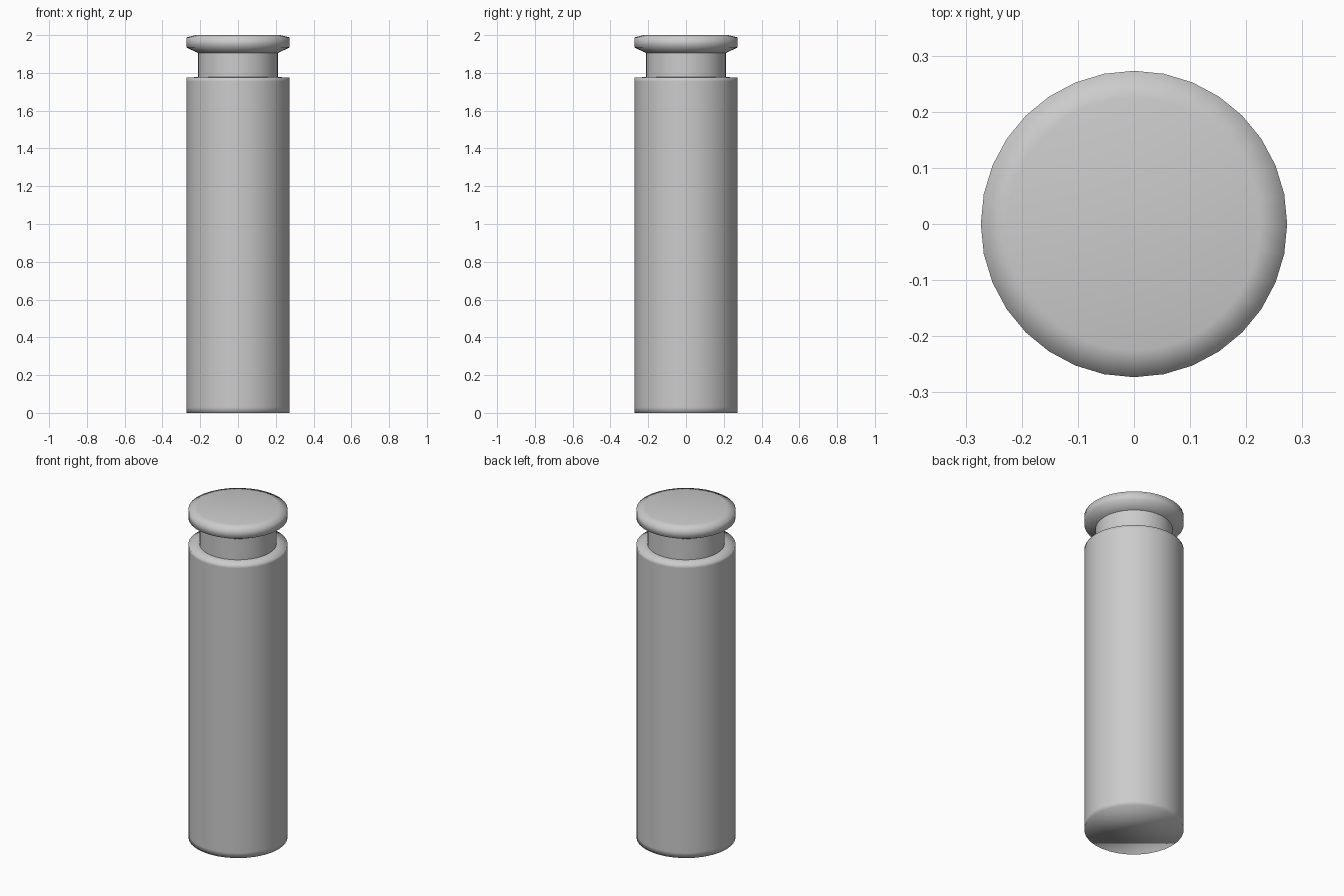
import bpy, bmesh, math

if "Cube" in bpy.data.objects:
    bpy.data.objects.remove(bpy.data.objects["Cube"])

SIDES = 32


def lathe(name, profile, sharp_rings=()):
    """Revolve (radius, z) points into a capped, smooth-shaded solid."""
    bm = bmesh.new()
    rings = []
    for r, z in profile:
        rings.append([bm.verts.new((r * math.cos(2 * math.pi * i / SIDES),
                                    r * math.sin(2 * math.pi * i / SIDES), z))
                      for i in range(SIDES)])
    for a, b in zip(rings, rings[1:]):
        for i in range(SIDES):
            j = (i + 1) % SIDES
            bm.faces.new((a[i], a[j], b[j], b[i]))
    bm.faces.new(rings[0][::-1])
    bm.faces.new(rings[-1])
    for f in bm.faces:
        f.smooth = True
    for k in sharp_rings:
        for i in range(SIDES):
            bm.edges.get((rings[k][i], rings[k][(i + 1) % SIDES])).smooth = False
    mesh = bpy.data.meshes.new(name)
    bm.to_mesh(mesh)
    bm.free()
    obj = bpy.data.objects.new(name, mesh)
    bpy.context.collection.objects.link(obj)
    return obj


# Shaft, ledge, neck and flared head as one turned piece
lathe("peg", [
    (0.273, 0.0), (0.273, 0.03),                   # soft-shaded foot
    (0.273, 1.755), (0.273, 1.775),                # top of the shaft
    (0.212, 1.778), (0.212, 1.905),                # ledge and neck
    (0.273, 1.935), (0.273, 1.988), (0.225, 2.0),  # head with chamfered rim
], sharp_rings=(4, 5))
